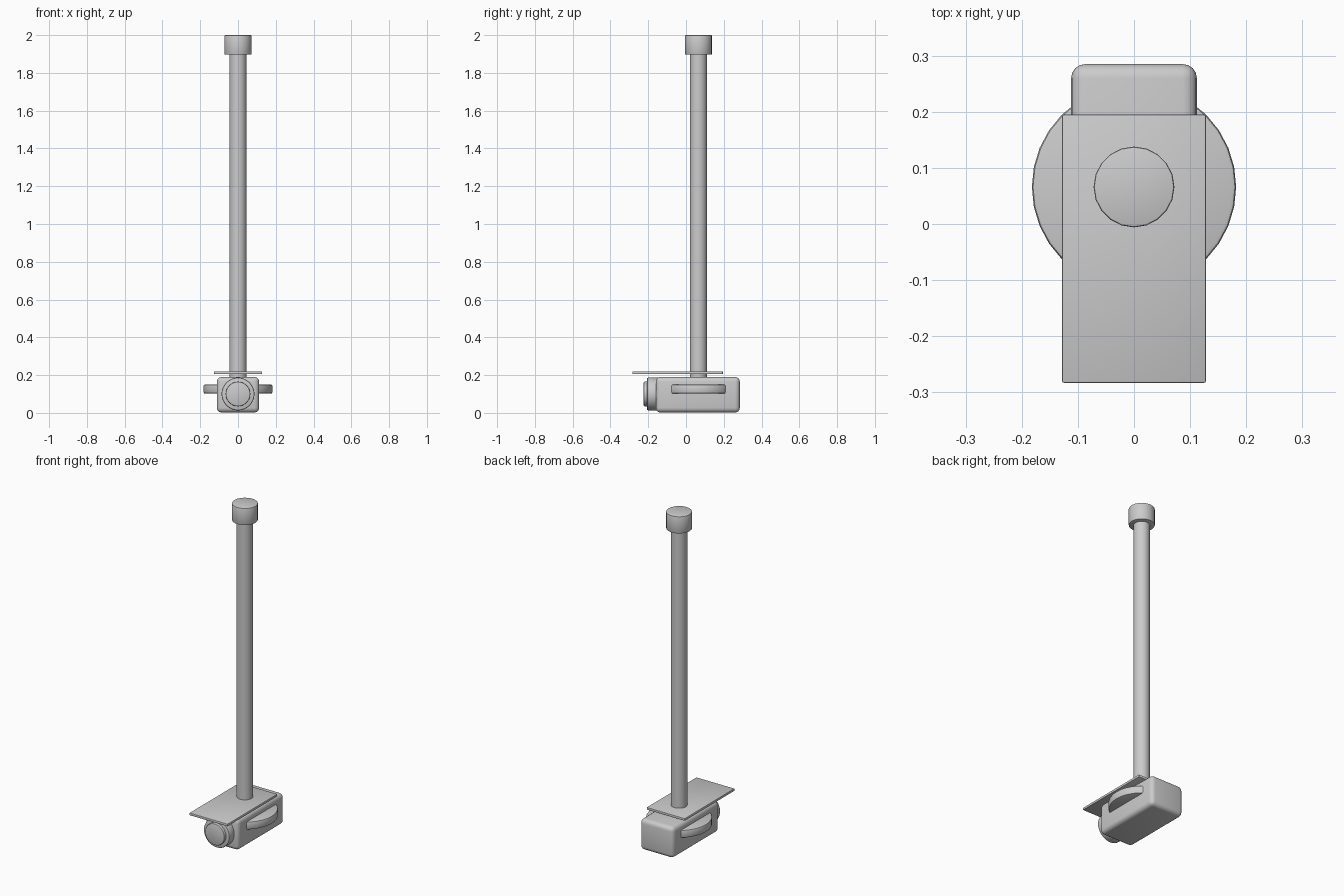
import bpy, math

cube = bpy.data.objects.get("Cube")
if cube:
    bpy.data.objects.remove(cube, do_unlink=True)

grey = bpy.data.materials.new("light_grey")
grey.use_nodes = True
colour = (0.6, 0.6, 0.6, 1)
grey.diffuse_color = colour
grey.node_tree.nodes["Principled BSDF"].inputs["Base Color"].default_value = colour

POLE_Y = 0.066
LENS_Z = 0.1


def finish(name, bevel, segments):
    obj = bpy.context.object
    obj.name = name
    obj.data.materials.append(grey)
    if bevel:
        mod = obj.modifiers.new("rounded_edges", 'BEVEL')
        mod.width, mod.segments = bevel, segments
        mod.limit_method = 'ANGLE'
        mod.angle_limit = math.radians(40)
        bpy.ops.object.modifier_apply(modifier=mod.name)
    bpy.ops.object.shade_smooth_by_angle(angle=math.radians(35))
    return obj


def box(name, low, high, bevel, segments=3):
    centre = [(a + b) / 2 for a, b in zip(low, high)]
    bpy.ops.mesh.primitive_cube_add(size=1, location=centre)
    bpy.context.object.scale = [b - a for a, b in zip(low, high)]
    bpy.ops.object.transform_apply(location=False, rotation=False, scale=True)
    return finish(name, bevel, segments)


def upright(name, radius, z0, z1, sides, bevel=0, segments=2):
    bpy.ops.mesh.primitive_cylinder_add(vertices=sides, radius=radius, depth=z1 - z0,
                                        location=(0, POLE_Y, (z0 + z1) / 2))
    return finish(name, bevel, segments)


def barrel(name, radius, y0, y1, bevel):
    bpy.ops.mesh.primitive_cylinder_add(vertices=32, radius=radius, depth=y1 - y0,
                                        location=(0, (y0 + y1) / 2, LENS_Z),
                                        rotation=(math.pi / 2, 0, 0))
    return finish(name, bevel, 2)


# Camera body with lens on the front
box("camera_body", (-0.112, -0.16, 0.005), (0.112, 0.285, 0.193), 0.025, 4)
barrel("lens_ring", 0.087, -0.207, -0.14, 0.007)
barrel("lens", 0.065, -0.224, -0.19, 0.004)

# Round side bracket passing through the body
upright("bracket_disc", 0.182, 0.102, 0.15, 32, 0.007)

# Flat sun shield above the body
box("sun_shield", (-0.128, -0.283, 0.205), (0.128, 0.195, 0.22), 0.003, 2)

# Mounting pole and ceiling cap
upright("pole", 0.045, 0.15, 1.92, 32)
upright("ceiling_cap", 0.072, 1.897, 2.0, 20, 0.004)

# Rest the lowest point on the ground
bpy.data.objects["camera_body"].location.z -= 0.003
